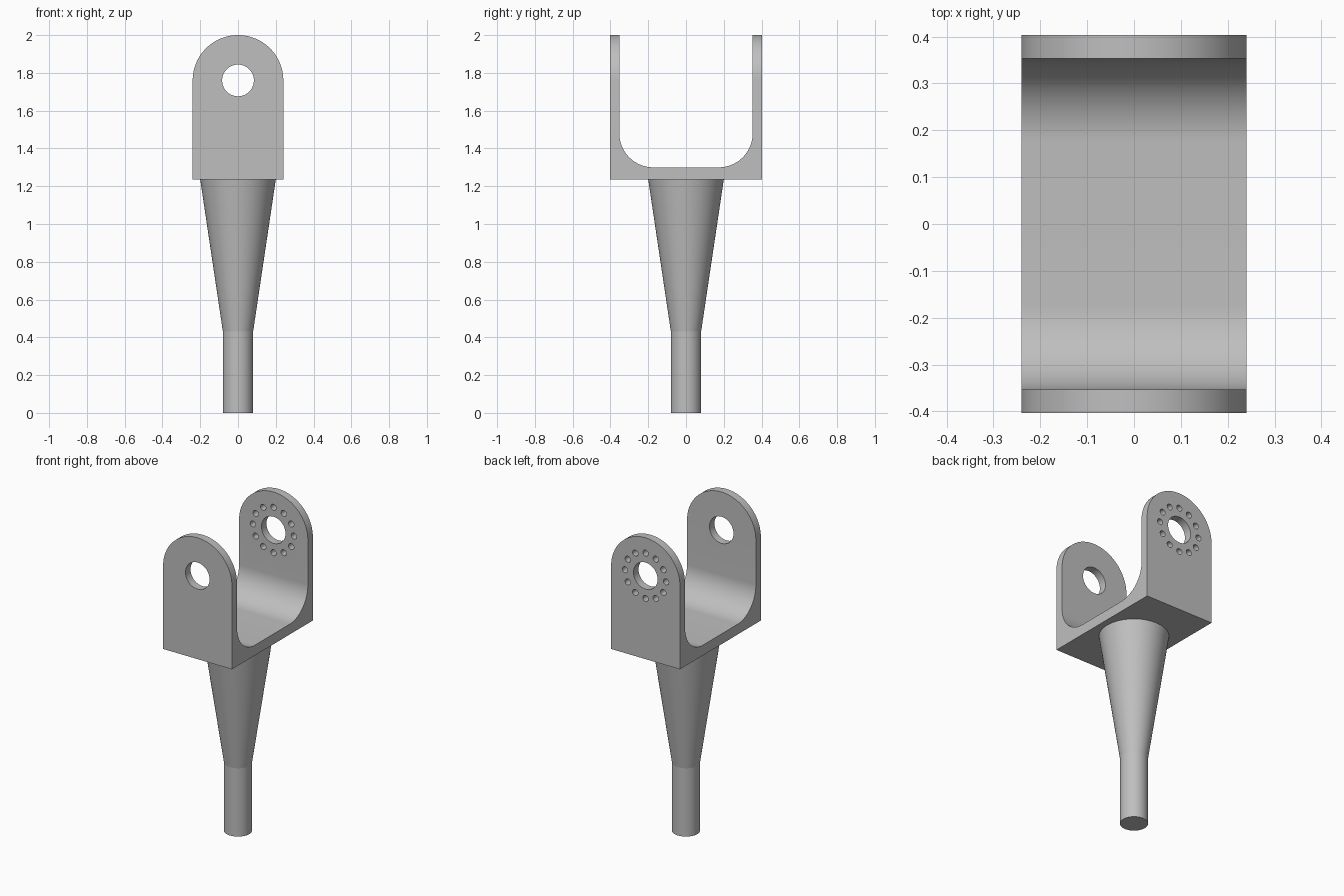
import bpy, bmesh
from math import pi, sin, cos, radians
from mathutils import Vector

if "Cube" in bpy.data.objects:
    bpy.data.objects.remove(bpy.data.objects["Cube"], do_unlink=True)

metal = bpy.data.materials.new("grey_metal")
metal.use_nodes = True
grey = (0.52, 0.52, 0.52, 1)
metal.diffuse_color = grey
metal.node_tree.nodes["Principled BSDF"].inputs["Base Color"].default_value = grey


def arc(cx, cy, r, start, end, steps):
    angles = [radians(start + (end - start) * i / steps) for i in range(steps + 1)]
    return [(cx + r * cos(a), cy + r * sin(a)) for a in angles]


def make_object(name, bm):
    bmesh.ops.recalc_face_normals(bm, faces=bm.faces)
    mesh = bpy.data.meshes.new(name)
    bm.to_mesh(mesh)
    bm.free()
    mesh.materials.append(metal)
    obj = bpy.data.objects.new(name, mesh)
    bpy.context.collection.objects.link(obj)
    return obj


def prism(bm, outline, place, depth):
    """Extrude a 2D outline, placed in 3D by a function, along a vector."""
    face = bm.faces.new([bm.verts.new(place(*p)) for p in outline])
    result = bmesh.ops.extrude_face_region(bm, geom=[face])
    verts = [v for v in result["geom"] if isinstance(v, bmesh.types.BMVert)]
    bmesh.ops.translate(bm, verts=verts, vec=Vector(depth))


def activate(obj):
    bpy.ops.object.select_all(action="DESELECT")
    obj.select_set(True)
    bpy.context.view_layer.objects.active = obj


def cut(obj, cutter, operation):
    cutter.hide_render = True
    mod = obj.modifiers.new("cut", "BOOLEAN")
    mod.operation, mod.solver, mod.object = operation, "EXACT", cutter
    activate(obj)
    bpy.ops.object.modifier_apply(modifier=mod.name)
    bpy.data.objects.remove(cutter, do_unlink=True)


HALF_X, HALF_Y, INNER_Y = 0.24, 0.403, 0.353
BASE, FLOOR, PIVOT, FILLET = 1.235, 1.3, 1.76, 0.18

# U-shaped bracket with rounded inner corners
right_corner = arc(INNER_Y - FILLET, FLOOR + FILLET, FILLET, 0, -90, 20)
inner = [(INNER_Y, 2.1)] + right_corner
inner += [(-y, z) for y, z in reversed(inner)]
outline = [(-HALF_Y, 2.1), (-HALF_Y, BASE), (HALF_Y, BASE), (HALF_Y, 2.1)] + inner
bm = bmesh.new()
prism(bm, outline, lambda y, z: (-HALF_X, y, z), (2 * HALF_X, 0, 0))
bracket = make_object("fork_bracket", bm)

# Round off the tops of both arms
arch = [(-0.3, 1.1), (0.3, 1.1), (0.3, PIVOT)]
arch += arc(0, PIVOT, HALF_X, 0, 180, 48) + [(-0.3, PIVOT)]
bm = bmesh.new()
prism(bm, arch, lambda x, z: (x, -0.6, z), (0, 1.2, 0))
cut(bracket, make_object("arch_cutter", bm), "INTERSECT")

# Pivot hole through both arms, ring of index holes in the back arm only
bm = bmesh.new()
prism(bm, arc(0, PIVOT, 0.084, 0, 352.5, 47), lambda x, z: (x, -0.6, z), (0, 1.2, 0))
for i in range(12):
    a = i * pi / 6
    hole = arc(0.143 * cos(a), PIVOT + 0.143 * sin(a), 0.019, 0, 345, 23)
    prism(bm, hole, lambda x, z: (x, 0.2, z), (0, 0.4, 0))
cut(bracket, make_object("hole_cutter", bm), "DIFFERENCE")

# Tapered stem turned from a short profile
bm = bmesh.new()
profile = [(0, 0), (0.08, 0), (0.08, 0.43), (0.2, BASE), (0, BASE)]
verts = [bm.verts.new((r, 0, z)) for r, z in profile]
edges = [bm.edges.new(pair) for pair in zip(verts, verts[1:])]
bmesh.ops.spin(bm, geom=verts + edges, cent=(0, 0, 0), axis=(0, 0, 1),
               angle=2 * pi, steps=64, use_duplicate=False)
bmesh.ops.remove_doubles(bm, verts=bm.verts, dist=0.0001)
stem = make_object("tapered_stem", bm)

for obj in (bracket, stem):
    activate(obj)
    bpy.ops.object.shade_smooth_by_angle(angle=radians(30 if obj is bracket else 5.8))
